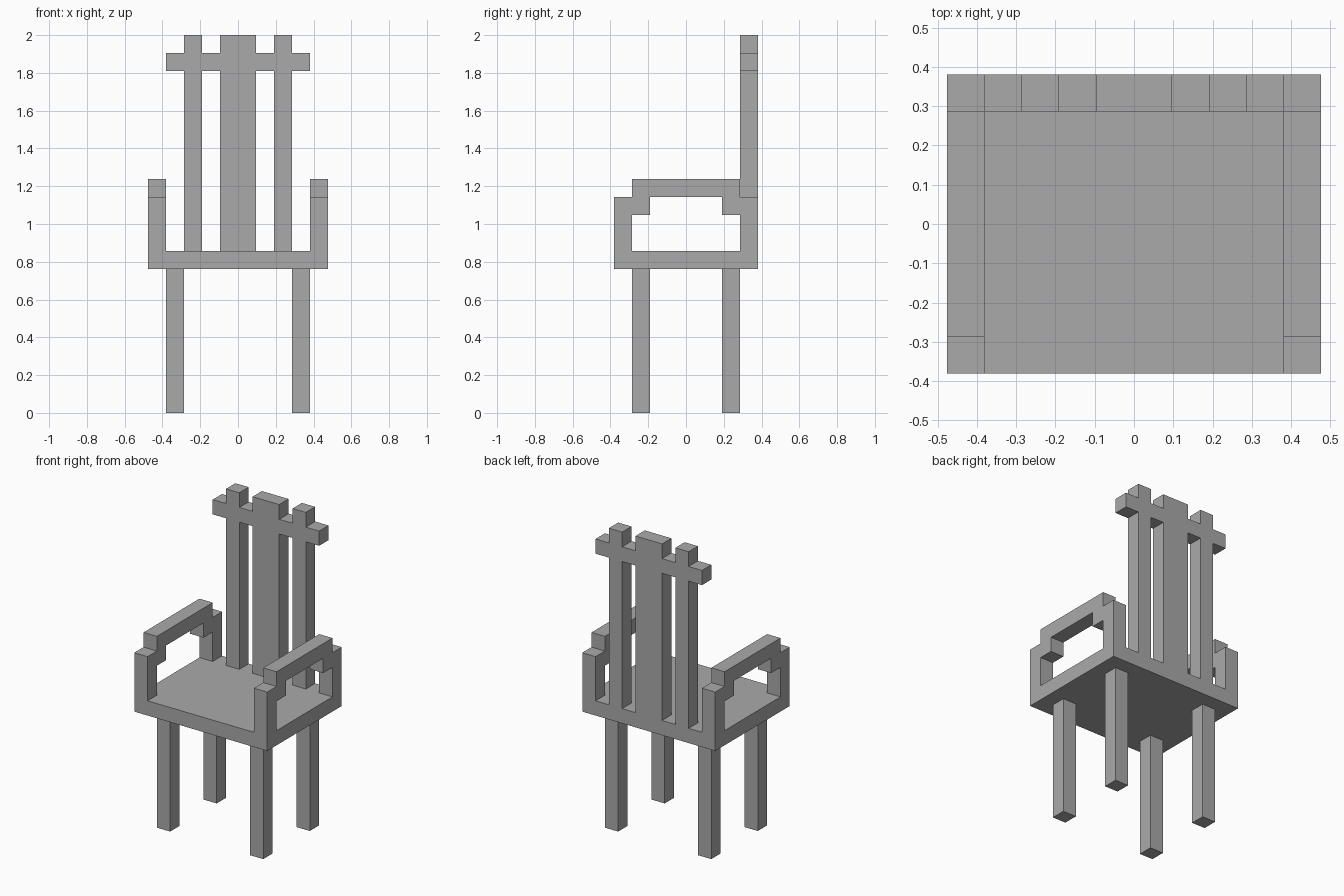
import bpy
import bmesh

U = 2 / 21  # thickness of one board; every size is a multiple of it

cube = bpy.data.objects.get("Cube")
if cube:
    bpy.data.objects.remove(cube, do_unlink=True)

GREY = (0.4, 0.4, 0.4, 1)
grey = bpy.data.materials.new("plain_grey")
grey.use_nodes = True
grey.diffuse_color = GREY
grey.node_tree.nodes["Principled BSDF"].inputs["Base Color"].default_value = GREY


def prism(name, outline, axis, start, end):
    """Extrude a flat outline, given in board units, along x (0) or y (1)."""
    bm = bmesh.new()

    def place(a, b):
        return (start * U, a * U, b * U) if axis == 0 else (a * U, start * U, b * U)

    face = bm.faces.new([bm.verts.new(place(a, b)) for a, b in outline])
    moved = bmesh.ops.extrude_face_region(bm, geom=[face])["geom"]
    shift = [0, 0, 0]
    shift[axis] = (end - start) * U
    bmesh.ops.translate(bm, vec=shift,
                        verts=[v for v in moved if isinstance(v, bmesh.types.BMVert)])
    bmesh.ops.recalc_face_normals(bm, faces=bm.faces)
    mesh = bpy.data.meshes.new(name)
    bm.to_mesh(mesh)
    bm.free()
    mesh.materials.append(grey)
    obj = bpy.data.objects.new(name, mesh)
    bpy.context.collection.objects.link(obj)
    return obj


def box(name, x, y, z):
    outline = [(x[0], z[0]), (x[1], z[0]), (x[1], z[1]), (x[0], z[1])]
    return prism(name, outline, 1, *y)


# Seat
box("seat", (-5, 5), (-4, 4), (8, 9))

# Armrests: front half of the stepped side profile, mirrored to the back
front_half = [(-4, 9), (-4, 12), (-3, 12), (-3, 13)]
inner_half = [(-2, 12), (-2, 11), (-3, 11), (-3, 9)]
arm = (front_half + [(-y, z) for y, z in reversed(front_half)]
       + [(-y, z) for y, z in reversed(inner_half)] + inner_half)

# Legs and armrests on both sides
for side, s in (("left", 1), ("right", -1)):
    prism(side + "_armrest", arm, 0, 4 * s, 5 * s)
    x = sorted((3 * s, 4 * s))
    box("front_" + side + "_leg", x, (-3, -2), (0, 8))
    box("back_" + side + "_leg", x, (2, 3), (0, 8))

    # Outer back slat and the crossbar pieces either side of it
    box(side + "_back_slat", sorted((2 * s, 3 * s)), (3, 4), (9, 21))
    box(side + "_inner_crossbar", sorted((s, 2 * s)), (3, 4), (19, 20))
    box(side + "_outer_crossbar", x, (3, 4), (19, 20))

# Wide middle slat
box("middle_back_slat", (-1, 1), (3, 4), (9, 21))
